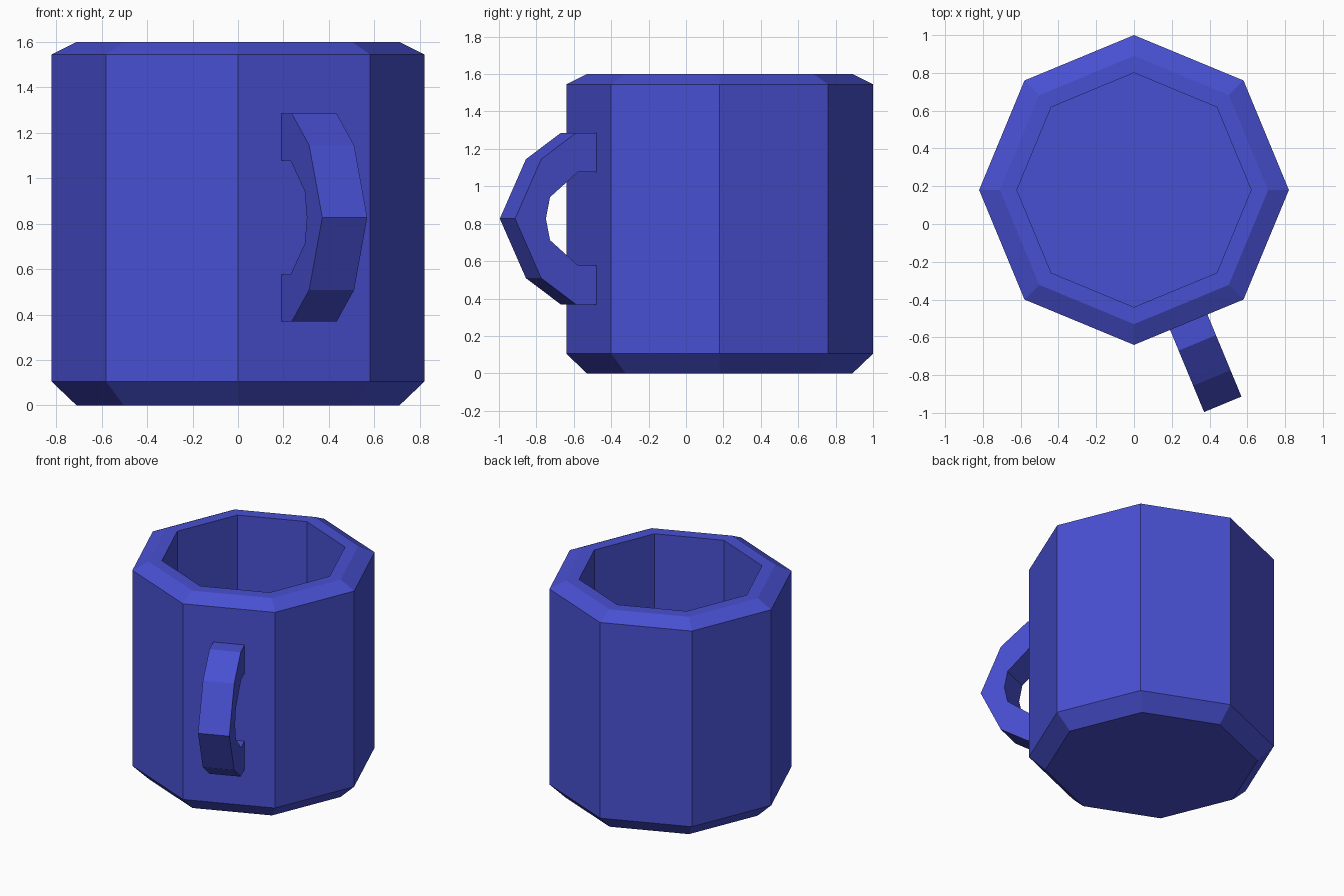
import bpy, bmesh, math
from mathutils import Vector

if "Cube" in bpy.data.objects:
    bpy.data.objects.remove(bpy.data.objects["Cube"])

blue = bpy.data.materials.new("mug blue")
blue.diffuse_color = (0.065, 0.08, 0.64, 1)
blue.use_nodes = True
blue.node_tree.nodes["Principled BSDF"].inputs["Base Color"].default_value = blue.diffuse_color


def finish(bm, name):
    bmesh.ops.recalc_face_normals(bm, faces=bm.faces)
    mesh = bpy.data.meshes.new(name)
    bm.to_mesh(mesh)
    bm.free()
    mesh.materials.append(blue)
    obj = bpy.data.objects.new(name, mesh)
    bpy.context.collection.objects.link(obj)
    return obj


CENTRE = Vector((0, 0.18, 0))
SIDES = 8

# Octagonal cup: (radius, height) from underside, over the rim, to the inner floor
profile = [(0.71, 0), (0.82, 0.105), (0.82, 1.545), (0.71, 1.6), (0.62, 1.6), (0.62, 0.12)]
bm = bmesh.new()
rings = []
for r, z in profile:
    angles = [2 * math.pi * i / SIDES for i in range(SIDES)]
    rings.append([bm.verts.new(CENTRE + Vector((r * math.cos(a), r * math.sin(a), z))) for a in angles])
for low, high in zip(rings, rings[1:]):
    for i in range(SIDES):
        j = (i + 1) % SIDES
        bm.faces.new((low[i], low[j], high[j], high[i]))
bm.faces.new(rings[0])
bm.faces.new(rings[-1])
finish(bm, "cup")

# Handle: half loop swept out from the middle of one front facet
MID = 0.827
outer = [(0.745, 0.458), (0.876, 0.458), (1.077, 0.318), (1.228, 0)]
inner = [(0.745, 0.25), (0.864, 0.25), (1.026, 0.115), (1.05, 0)]


def loop(half):
    return half + [(d, -h) for d, h in reversed(half[:-1])]


a = math.radians(-67.5)
out = Vector((math.cos(a), math.sin(a), 0))
side = Vector((-math.sin(a), math.cos(a), 0)) * 0.107
bm = bmesh.new()
sections = []
for (do, ho), (di, hi) in zip(loop(outer), loop(inner)):
    po = CENTRE + out * do + Vector((0, 0, MID + ho))
    pi = CENTRE + out * di + Vector((0, 0, MID + hi))
    sections.append([bm.verts.new(p) for p in (po - side, po + side, pi + side, pi - side)])
for s, t in zip(sections, sections[1:]):
    for i in range(4):
        j = (i + 1) % 4
        bm.faces.new((s[i], s[j], t[j], t[i]))
bm.faces.new(sections[0])
bm.faces.new(sections[-1])
finish(bm, "handle")
